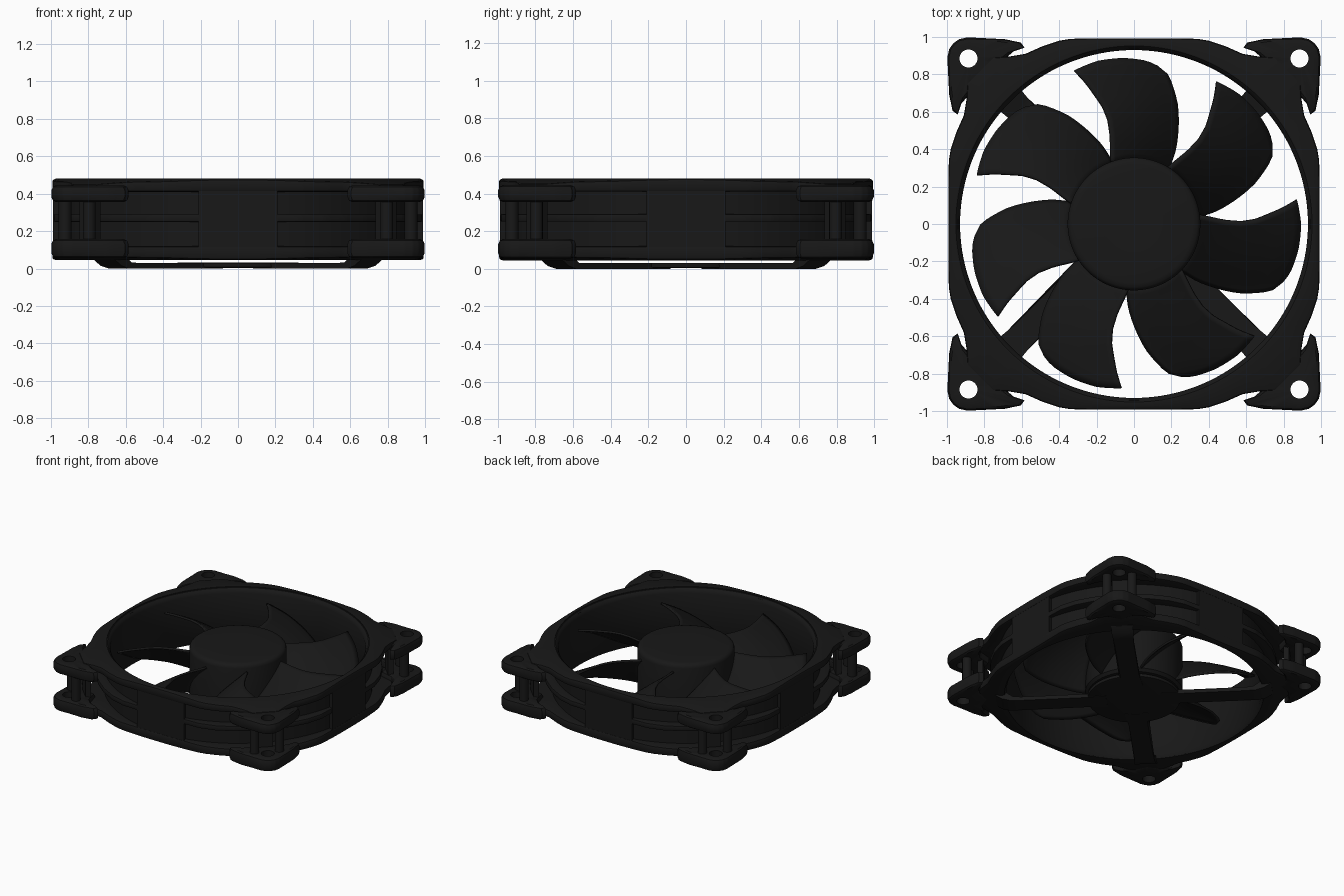
import bpy, bmesh
from math import sin, cos, pi, radians, atan2, sqrt

if "Cube" in bpy.data.objects:
    bpy.data.objects.remove(bpy.data.objects["Cube"])

mat = bpy.data.materials.new("black_plastic")
mat.diffuse_color = (0.009, 0.009, 0.009, 1)
mat.use_nodes = True
mat.node_tree.nodes["Principled BSDF"].inputs["Base Color"].default_value = mat.diffuse_color


def finish(name, bm, angle=35):
    bmesh.ops.recalc_face_normals(bm, faces=bm.faces)
    me = bpy.data.meshes.new(name)
    bm.to_mesh(me)
    bm.free()
    me.materials.append(mat)
    ob = bpy.data.objects.new(name, me)
    bpy.context.collection.objects.link(ob)
    bpy.ops.object.select_all(action='DESELECT')
    ob.select_set(True)
    bpy.context.view_layer.objects.active = ob
    bpy.ops.object.shade_smooth_by_angle(angle=radians(angle))
    return ob


def repeat(ob, count):
    for k in range(1, count):
        dup = ob.copy()
        dup.rotation_euler.z = 2 * pi * k / count
        bpy.context.collection.objects.link(dup)


def loft(bm, rings, closed):
    # skin a stack of point rings; closed = tube, otherwise capped ends
    rows = [[bm.verts.new(p) for p in r] for r in rings]
    pairs = list(zip(rows, rows[1:])) + ([(rows[-1], rows[0])] if closed else [])
    for a, b in pairs:
        for i in range(len(a)):
            j = (i + 1) % len(a)
            bm.faces.new((a[i], a[j], b[j], b[i]))
    if not closed:
        bm.faces.new(rows[0])
        bm.faces.new(rows[-1])


def lathe(name, profile, closed=False, n=128):
    bm = bmesh.new()
    loft(bm, [[(r * cos(2 * pi * i / n), r * sin(2 * pi * i / n), z) for i in range(n)]
              for r, z in profile], closed)
    return finish(name, bm)


def prism(name, poly, z0, z1):
    bm = bmesh.new()
    loft(bm, [[(x, y, z) for x, y in poly] for z in (z0, z1)], False)
    return finish(name, bm)


def ray(poly, a):
    # distance from the origin to the outline in direction a
    c, s = cos(a), sin(a)
    best = 0
    for (x1, y1), (x2, y2) in zip(poly, poly[1:] + poly[:1]):
        dx, dy = x2 - x1, y2 - y1
        det = c * dy - s * dx
        if abs(det) > 1e-9:
            t = (x1 * dy - y1 * dx) / det
            u = (x1 * s - y1 * c) / det
            if t > 0 and -1e-6 <= u <= 1 + 1e-6:
                best = max(best, t)
    return best


def holed_plate(name, poly, centre, hole, z0, z1, bevel, n, slope=(0, 0)):
    # plate with a round hole, free outline, rounded rim and faces that may
    # fall away (slope below, slope above) beyond radius 0.98
    cx, cy = centre
    poly = [(x - cx, y - cy) for x, y in poly]
    angs = sorted({round(2 * pi * i / n, 4) for i in range(n)} |
                  {round(atan2(y, x) % (2 * pi), 4) for x, y in poly})
    b, h = bevel, bevel * 0.3
    prof = [('hole', z0), ('flat', z0), (b, z0), (h, z0 + h), (0, z0 + b),
            (0, z1 - b), (h, z1 - h), (b, z1), ('flat', z1), ('hole', z1)]
    radii = [ray(poly, a) for a in angs]
    rings = []
    for k, (d, z) in enumerate(prof):
        ring = []
        for a, r in zip(angs, radii):
            flat = min(r - b - .004, .98) if hole > .5 else hole + .01
            rr = hole if d == 'hole' else flat if d == 'flat' else r - d
            drop = max(0, r - .98) if d not in ('hole', 'flat') else 0
            zz = z + (slope[0] if k < 5 else -slope[1]) * drop
            ring.append((cx + rr * cos(a), cy + rr * sin(a), zz))
        rings.append(ring)
    bm = bmesh.new()
    loft(bm, rings, True)
    return finish(name, bm)


def mirror_diag(half):
    return half + [(y, x) for x, y in reversed(half)]


def four_fold(quarter):
    # quarter runs clockwise from +y to +x; repeat it around
    return [(x * c + y * s, y * c - x * s)
            for c, s in ((1, 0), (0, 1), (-1, 0), (0, -1)) for x, y in quarter]


# frame: duct wall, top and bottom flanges, middle rib
lathe("duct_wall", [(.98, .06), (.968, .05), (.945, .05), (.93, .075), (.93, .44), (.938, .46),
                    (.952, .474), (.968, .475), (.98, .46)], closed=True)
flange = four_fold(mirror_diag([(.2, .993), (.34, .99), (.40, .98), (.49, .95), (.58, .91),
                                (.67, .895), (.755, .89)]))
rib = four_fold(mirror_diag([(.2, .985), (.34, .98), (.46, .945), (.58, .88), (.68, .80)]))
holed_plate("top_flange", flange, (0, 0), .958, .41, .48, .014, 128, (0, .15))
holed_plate("bottom_flange", flange, (0, 0), .945, .045, .12, .014, 128, (.12, 0))
holed_plate("middle_rib", rib, (0, 0), .95, .25, .29, .006, 128)

# flat block in the middle of each side
repeat(prism("side_block", [(-.2, .942), (.2, .942), (.21, .988), (-.21, .988)], .06, .465), 4)

# corner mounting pads with screw holes
pad = mirror_diag([(.72, .86), (.67, .90), (.645, .922), (.585, .943), (.605, .970), (.69, .988),
                   (.89, .998), (.935, .988), (.9655, .9665)]) + [(.75, .75)]
for nm, z0, z1 in (("upper_corner_pad", .355, .445), ("lower_corner_pad", .055, .158)):
    repeat(holed_plate(nm, pad, (.885, .885), .048, z0, z1, .028, 48), 4)

# posts between the pads
for side in (-1, 1):
    px, py = .86 + side * .065, .86 - side * .065
    circ = [(px + .034 * cos(2 * pi * i / 16), py + .034 * sin(2 * pi * i / 16)) for i in range(16)]
    repeat(prism("corner_post", circ, .15, .365), 4)
d = 1 / sqrt(2)
web = [((r - p) * d, (r + p) * d) for r, p in ((1.10, -.06), (1.14, -.06), (1.14, .06), (1.10, .06))]
repeat(prism("corner_web", web, .15, .365), 4)

# rotor hub and motor base
lathe("hub", [(.15, .05), (.335, .05), (.355, .07), (.355, .43), (.35, .447), (.338, .458),
              (.315, .463), (.15, .463)])
lathe("motor_base", [(.32, .003), (.338, .008), (.34, .015), (.34, .03), (.30, .032)])

# diagonal struts under the rotor
side_profile = [(.2, .0, .085), (.36, .0, .07), (.82, .0, .07), (.90, .0, .075), (.96, .015, .08),
                (1.01, .047, .08), (1.01, .07, .08), (.935, .07, .08), (.88, .032, .075),
                (.82, .03, .07), (.36, .03, .07), (.2, .03, .085)]
bm = bmesh.new()
loft(bm, [[((r - s * w) * d, (r + s * w) * d, z) for r, z, w in side_profile]
          for s in (-1, 1)], False)
repeat(finish("strut", bm), 4)


# fan blades
def interp(table, x):
    for (x0, y0), (x1, y1) in zip(table, table[1:]):
        if x <= x1:
            break
    return y0 + (y1 - y0) * (x - x0) / (x1 - x0)


lead = [(.34, 111), (.40, 108), (.48, 105), (.57, 104), (.65, 105), (.72, 107), (.80, 109), (.88, 111.3)]
trail = [(.34, 58), (.45, 61), (.55, 65), (.675, 70), (.80, 76.3), (.87, 81)]
tip = [(0, .88), (.3, .892), (.6, .887), (.85, .872), (.95, .85), (1, .82)]
bm = bmesh.new()
NS, NT = 14, 16
grid = []
for i in range(NS + 1):
    row = []
    for j in range(NT + 1):
        t, s = j / NT, i / NS
        r = .34 + s * (interp(tip, t) - .34)
        a = radians(interp(lead, r) * (1 - t) + interp(trail, r) * t)
        z_lead, z_trail = .40 - .01 * s, .07 + .06 * s
        z = z_lead + (z_trail - z_lead) * t + .02 * sin(pi * t)
        row.append(bm.verts.new((r * cos(a), r * sin(a), z)))
    grid.append(row)
for i in range(NS):
    for j in range(NT):
        bm.faces.new((grid[i][j], grid[i][j + 1], grid[i + 1][j + 1], grid[i + 1][j]))
blade = finish("blade", bm, 40)
sol = blade.modifiers.new("thickness", 'SOLIDIFY')
sol.thickness = .016
sol.offset = 0
repeat(blade, 7)
